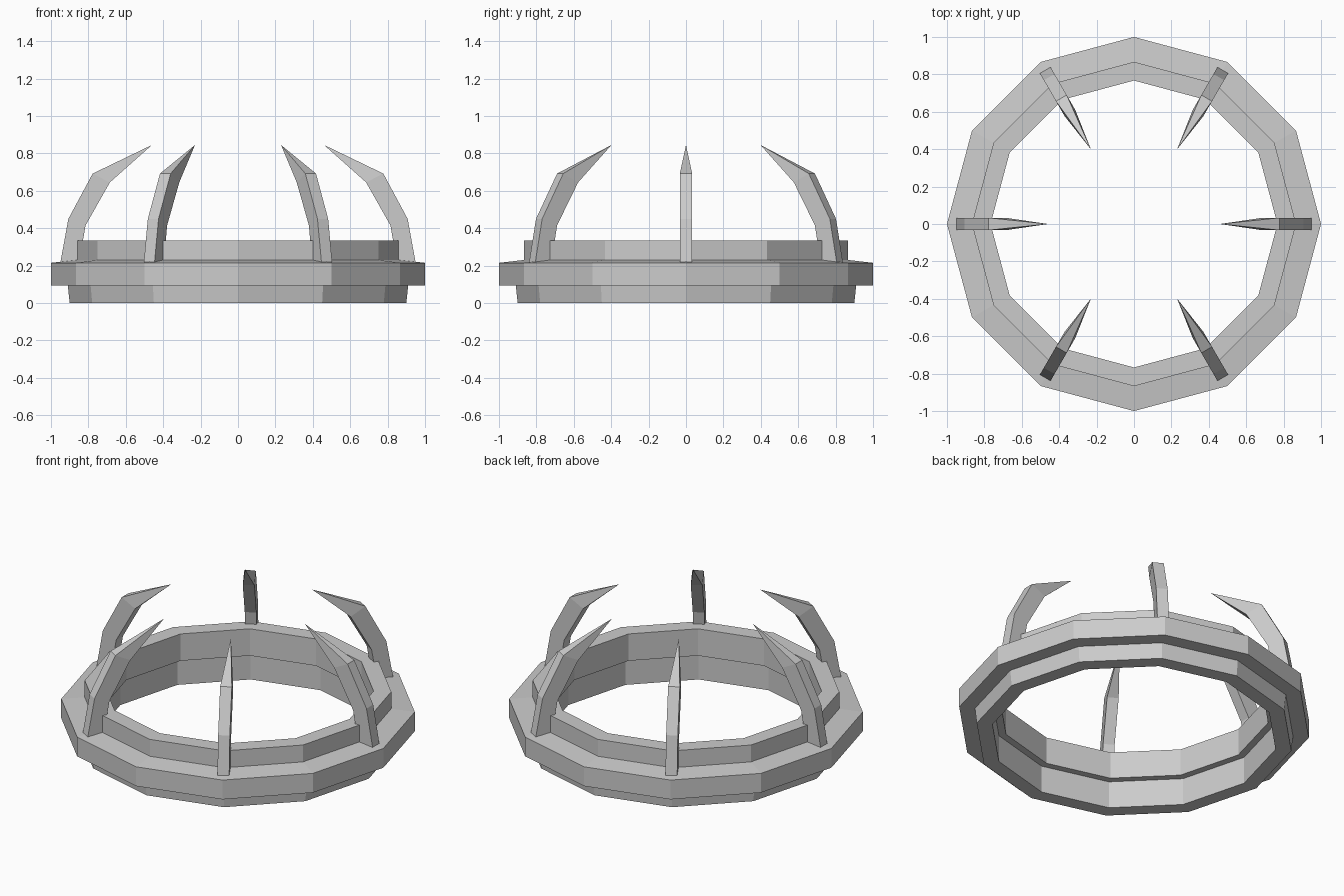
import bpy, math

if "Cube" in bpy.data.objects:
    bpy.data.objects.remove(bpy.data.objects["Cube"])

SIDES = 12
CLAWS = 6


def make_object(name, verts, faces):
    mesh = bpy.data.meshes.new(name)
    mesh.from_pydata(verts, [], faces)
    obj = bpy.data.objects.new(name, mesh)
    bpy.context.collection.objects.link(obj)
    return obj


def lathe(name, profile):
    """Sweep a closed (radius, z) profile round z in flat facets."""
    n = len(profile)
    verts = []
    for i in range(SIDES):
        a = math.tau * i / SIDES
        verts += [(r * math.cos(a), r * math.sin(a), z) for r, z in profile]
    faces = []
    for i in range(SIDES):
        a, b = i * n, (i + 1) % SIDES * n
        for j in range(n):
            k = (j + 1) % n
            faces.append((a + j, b + j, b + k, a + k))
    return make_object(name, verts, faces)


def claw(name, angle):
    """Curved prong of rectangular section, ending in a point."""
    outer = [(0.95, 0.215), (0.907, 0.45), (0.777, 0.692)]
    inner = [(0.85, 0.215), (0.815, 0.415), (0.685, 0.645)]
    w = 0.033
    verts, faces = [], [(3, 2, 1, 0)]
    for (ro, zo), (ri, zi) in zip(outer, inner):
        verts += [(ro, -w, zo), (ro, w, zo), (ri, w, zi), (ri, -w, zi)]
    verts.append((0.46, 0, 0.845))
    for s in (0, 4):
        for j in range(4):
            k = (j + 1) % 4
            faces.append((s + j, s + k, s + 4 + k, s + 4 + j))
    faces += [(8 + j, 8 + (j + 1) % 4, 12) for j in range(4)]
    obj = make_object(name, verts, faces)
    obj.rotation_euler.z = angle
    return obj


# Stepped twelve-sided band: foot, wide rim, upper collar, stepped inside wall
lathe("stepped_ring", [
    (0.90, 0.0), (0.91, 0.095), (1.0, 0.095), (1.0, 0.215),
    (0.867, 0.23), (0.867, 0.335), (0.767, 0.335),
    (0.767, 0.168), (0.81, 0.168), (0.81, 0.0)])

# Prongs spaced evenly round the rim
for i in range(CLAWS):
    claw(f"claw_{i + 1}", math.tau * i / CLAWS)
